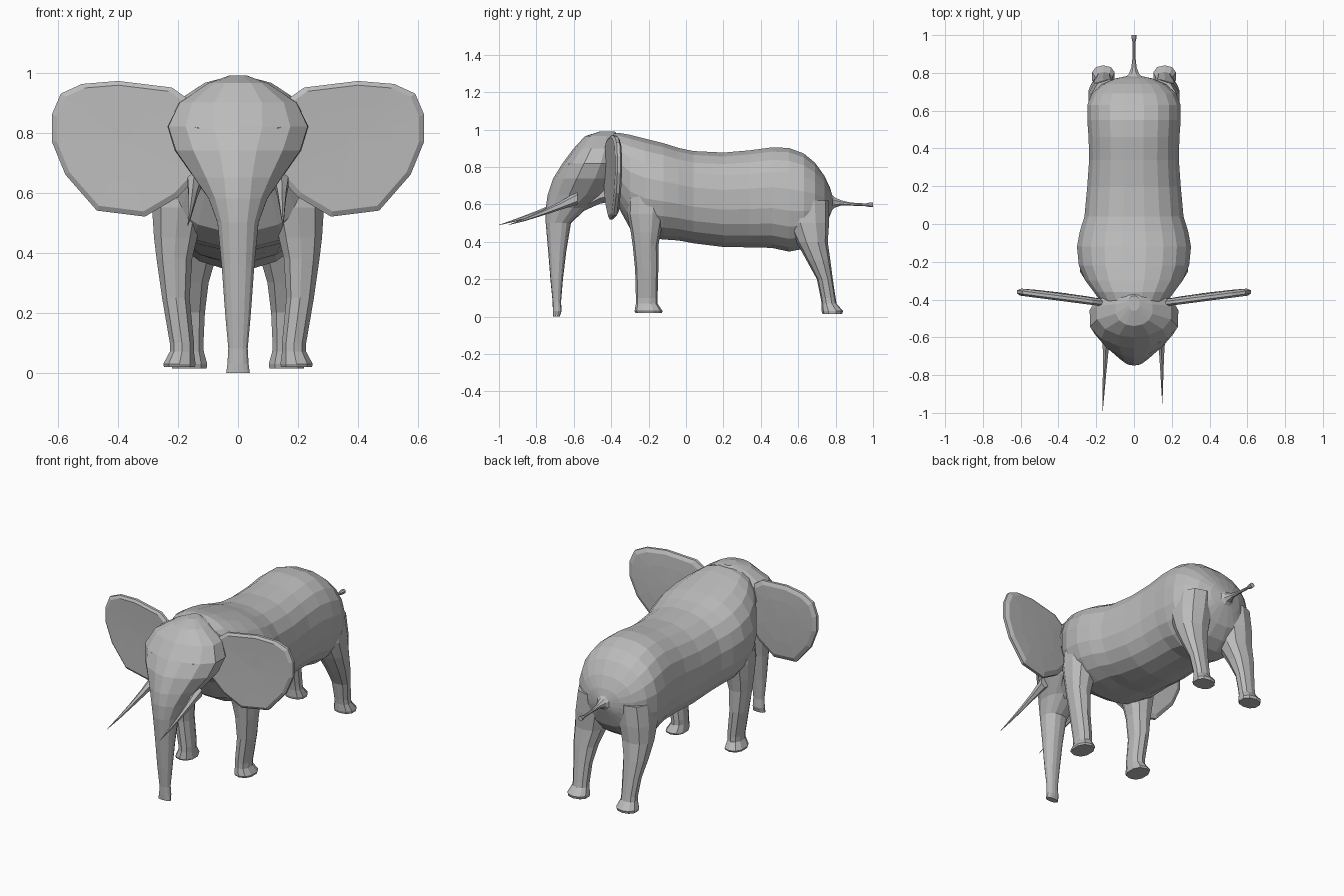
import bpy, bmesh, math
from mathutils import Vector

cube = bpy.data.objects.get("Cube")
if cube:
    bpy.data.objects.remove(cube, do_unlink=True)

grey = bpy.data.materials.new("skin grey")
grey.use_nodes = True
tone = (0.5, 0.5, 0.5, 1)
grey.diffuse_color = tone
grey.node_tree.nodes["Principled BSDF"].inputs["Base Color"].default_value = tone


def power(value, exponent):
    return math.copysign(abs(value) ** exponent, value)


def oval(axis, level, cx, rx, low, high, sides=12, p=0.85, pinch=None):
    """Ring across an axis; pinch narrows its low half into an egg shape."""
    mid, half = (low + high) / 2, (high - low) / 2
    ring = []
    for i in range(sides):
        a = 2 * math.pi * (i + 0.5) / sides
        c, s = math.cos(a), math.sin(a)
        x = cx + rx * power(c, pinch if pinch and s < 0 else p)
        v = mid + half * power(s, p)
        ring.append(Vector((x, v, level) if axis == "z" else (x, level, v)))
    return ring


def finish(name, bm, mirror=False):
    bmesh.ops.recalc_face_normals(bm, faces=bm.faces)
    mesh = bpy.data.meshes.new(name)
    bm.to_mesh(mesh)
    bm.free()
    mesh.materials.append(grey)
    obj = bpy.data.objects.new(name, mesh)
    bpy.context.collection.objects.link(obj)
    if mirror:
        obj.modifiers.new("Mirror", "MIRROR").use_mirror_merge = False
    return obj


def loft(name, rings, mirror=False):
    bm = bmesh.new()
    loops = [[bm.verts.new(p) for p in ring] for ring in rings]
    n = len(loops[0])
    for a, b in zip(loops, loops[1:]):
        for i in range(n):
            j = (i + 1) % n
            bm.faces.new((a[i], a[j], b[j], b[i]))
    bm.faces.new(loops[0])
    bm.faces.new(loops[-1])
    return finish(name, bm, mirror)


# Torso: y, underside, back, half width
torso = [
    (-.42, .66, .975, .17), (-.36, .58, .985, .215), (-.30, .47, .975, .26),
    (-.22, .42, .955, .295), (-.12, .41, .93, .305), (-.04, .405, .905, .29),
    (.04, .39, .888, .265), (.20, .37, .88, .25), (.34, .368, .892, .24),
    (.46, .365, .908, .243), (.55, .345, .905, .25), (.63, .36, .875, .25),
    (.69, .40, .825, .225), (.74, .46, .755, .17), (.77, .54, .69, .10),
    (.785, .58, .64, .03)]
loft("torso", [oval("y", y, 0, w, lo, hi, 20) for y, lo, hi, w in torso])

# Head flowing into the trunk: z, front, back, half width, front pinch
head = [
    (.99, -.46, -.38, .03, 1), (.965, -.54, -.36, .10, 1),
    (.90, -.60, -.34, .20, 1.1), (.82, -.66, -.34, .24, 1.3),
    (.74, -.71, -.36, .215, 1.5), (.65, -.74, -.42, .15, 1.4),
    (.58, -.75, -.53, .10, 1.1), (.50, -.75, -.615, .07, 1),
    (.35, -.737, -.64, .055, .9), (.20, -.725, -.658, .044, .9),
    (.08, -.713, -.668, .033, .9), (.03, -.712, -.665, .036, .9),
    (0, -.71, -.675, .04, .9)]
loft("head_and_trunk",
     [oval("z", z, 0, w, f, b, 14, .85, p) for z, f, b, w, p in head])

# Lower jaw
jaw = [(-.36, .62, .74, .13), (-.46, .60, .72, .12),
       (-.53, .57, .67, .08), (-.585, .545, .58, .03)]
loft("lower_jaw", [oval("y", y, 0, w, lo, hi, 8) for y, lo, hi, w in jaw])

# Legs: z, centre x, half width, front, back
front_leg = [
    (.68, .19, .09, -.31, -.11), (.55, .20, .09, -.315, -.115),
    (.45, .208, .075, -.295, -.135), (.38, .212, .062, -.285, -.148),
    (.25, .207, .048, -.272, -.148), (.10, .187, .042, -.268, -.152),
    (.07, .187, .042, -.268, -.152), (.03, .195, .056, -.275, -.125),
    (.02, .195, .054, -.27, -.13)]
hind_leg = [
    (.62, .13, .10, .52, .765), (.50, .145, .10, .54, .765),
    (.40, .155, .09, .59, .758), (.30, .165, .07, .645, .772),
    (.20, .163, .055, .70, .785), (.10, .16, .047, .72, .80),
    (.07, .16, .048, .725, .805), (.03, .162, .062, .725, .84),
    (.015, .162, .06, .73, .835)]
for name, leg in (("front_legs", front_leg), ("hind_legs", hind_leg)):
    loft(name, [oval("z", z, x, w, f, b, 10) for z, x, w, f, b in leg], True)

# Ears: thin fans with a raised middle, swept back toward the tip
outline = [(.15, .90), (.22, .95), (.40, .972), (.52, .962), (.59, .93),
           (.62, .86), (.62, .77), (.575, .66), (.47, .54), (.31, .52),
           (.20, .585), (.13, .66)]
mid_x, mid_z = .38, .77


def ear_ring(scale, side, thick):
    ring = []
    for x, z in outline:
        px, pz = mid_x + (x - mid_x) * scale, mid_z + (z - mid_z) * scale
        sweep = -.42 + .13 * (px - .15)
        ring.append(Vector((px, sweep + side * thick, pz)))
    return ring


loft("ears", [ear_ring(.06, -1, .014), ear_ring(.55, -1, .016),
              ear_ring(.93, -1, .018), ear_ring(1, -1, .008),
              ear_ring(1, 1, .008), ear_ring(.9, 1, .02),
              ear_ring(.55, 1, .024), ear_ring(.06, 1, .026)], True)

# Tusks, the right one slightly longer
for name, side, tip_x, tip_y in (("left_tusk", 1, .15, -.95),
                                 ("right_tusk", -1, .167, -1.0)):
    rings = []
    for t, r in ((0, .035), (.25, .022), (.5, .014), (.75, .008), (1, .001)):
        y = -.58 + (tip_y + .58) * t
        x = side * (.145 + (tip_x - .145) * t)
        z = .635 - .175 * t + .03 * t * t
        rings.append(oval("y", y, x, r * .75, z - r, z + r, 6, 1))
    loft(name, rings)

# Tail with a small tuft
tail = [(.74, .61, .10), (.77, .61, .055), (.795, .61, .03), (.83, .608, .015),
        (.88, .602, .009), (.96, .598, .008), (.985, .598, .014),
        (1, .598, .014)]
loft("tail", [oval("y", y, 0, r, z - r, z + r, 8, 1) for y, z, r in tail])

# Eyelids
lid = [(.13, -.622, .012), (.15, -.609, .024), (.172, -.588, .012)]
loft("eyelids", [[Vector((x, y - .008, .812 + r * .3)),
                  Vector((x, y + .03, .812 + r * .5)),
                  Vector((x, y + .03, .812 - r * .5)),
                  Vector((x, y, .812 - r * .5))] for x, y, r in lid], True)
